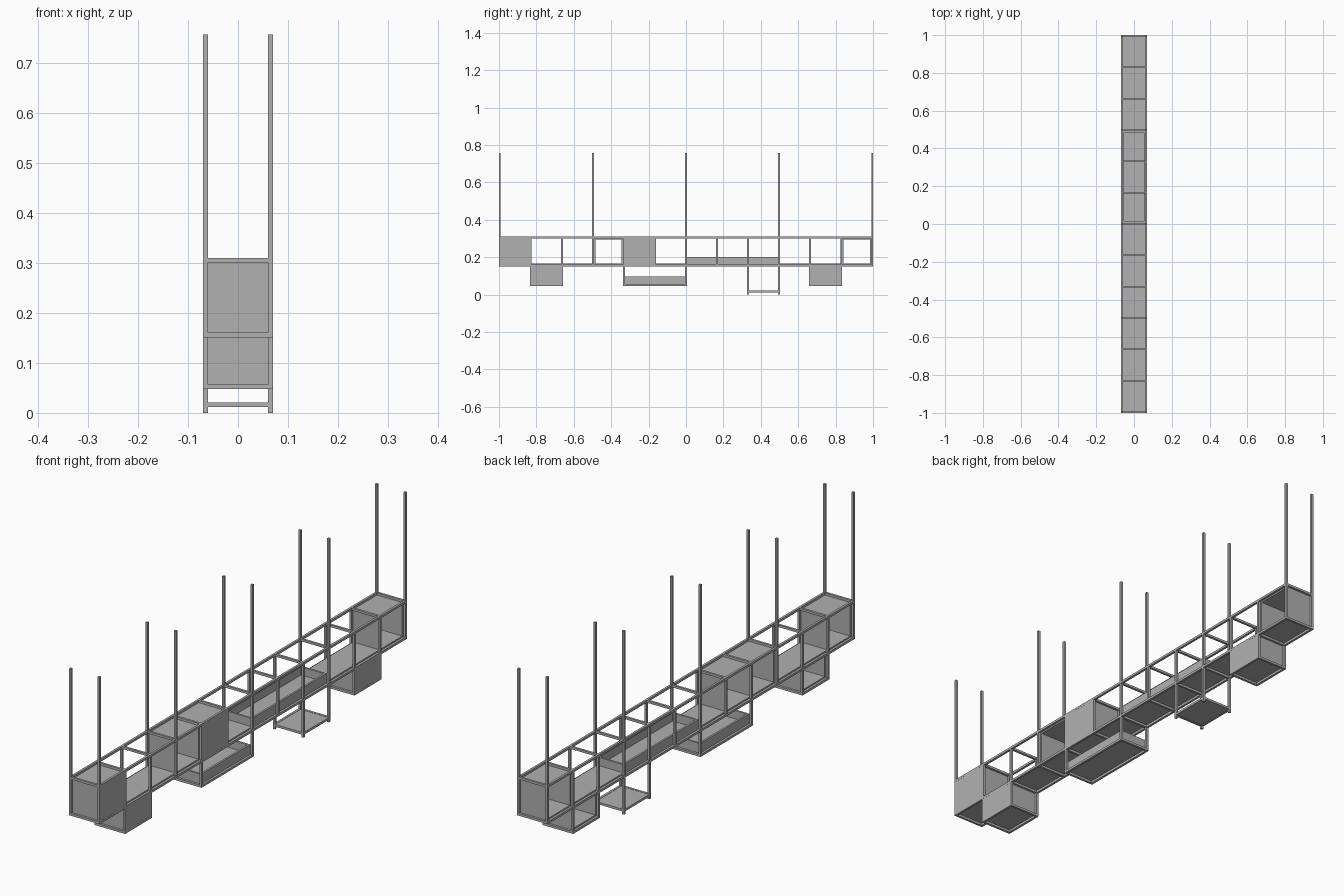
import bpy, bmesh

if "Cube" in bpy.data.objects:
    bpy.data.objects.remove(bpy.data.objects["Cube"])

B = 0.0094                # square bar thickness
H = B / 2
T = 0.006                 # panel thickness
X = 0.0648                # bar centre line, left and right
PITCH = (2 - B) / 12      # bay length
Z_FLOOR, Z_TOP, Z_ROD = 0.1555, 0.305, 0.756
Z_LOW = 0.052             # bottom bar centre of the hung bins
XI = X - H                # inner face of the side bars

# Grey painted metal
grey = bpy.data.materials.new("grey_metal")
grey.diffuse_color = (0.44, 0.44, 0.44, 1)
grey.use_nodes = True
grey.node_tree.nodes["Principled BSDF"].inputs["Base Color"].default_value = grey.diffuse_color


def bay(i):
    return -1 + H + i * PITCH


def make(name, boxes):
    """One object from a list of boxes (x0, x1, y0, y1, z0, z1)."""
    bm = bmesh.new()
    for x0, x1, y0, y1, z0, z1 in boxes:
        vs = bmesh.ops.create_cube(bm, size=1)["verts"]
        for v in vs:
            v.co.x = x1 if v.co.x > 0 else x0
            v.co.y = y1 if v.co.y > 0 else y0
            v.co.z = z1 if v.co.z > 0 else z0
    me = bpy.data.meshes.new(name)
    bm.to_mesh(me)
    bm.free()
    me.materials.append(grey)
    ob = bpy.data.objects.new(name, me)
    bpy.context.collection.objects.link(ob)
    return ob


def rails(y0, y1, z):
    return [(s * X - H, s * X + H, y0 - H, y1 + H, z - H, z + H) for s in (-1, 1)]


def crossbar(y, z):
    return (-XI, XI, y - H, y + H, z - H, z + H)


def posts(y, z0, z1):
    return [(s * X - H, s * X + H, y - H, y + H, z0, z1) for s in (-1, 1)]


def floor(y0, y1, z):
    return (-XI, XI, y0 + H, y1 - H, z, z + T)


def end_walls(y0, y1, z0, z1):
    return [(-XI, XI, y0 + H, y0 + H + T + 0.002, z0, z1),
            (-XI, XI, y1 - H - T - 0.002, y1 - H, z0, z1)]


def side_panel(y0, y1, z0, z1):
    return (XI, X + H - 0.0002, y0 + H, y1 - H, z0, z1)


def low_walls(y0, y1, z0, z1):
    t = T + 0.002
    sides = [(-XI, -XI + t, y0 + H, y1 - H, z0, z1), (XI - t, XI, y0 + H, y1 - H, z0, z1)]
    return sides + end_walls(y0, y1, z0, z1)


# Main ladder frame
make("long_rails", rails(bay(0), bay(12), Z_FLOOR) + rails(bay(0), bay(12), Z_TOP))
make("crossbars", [crossbar(bay(i), z) for i in range(13) for z in (Z_FLOOR, Z_TOP)])
make("frame_posts", [p for i in range(13) for p in posts(bay(i), Z_FLOOR + H, Z_TOP - H)])
make("main_shelf", [floor(bay(0), bay(12), Z_FLOOR + H)])

# Ceiling hanger rods
make("hanger_rods", [p for i in range(0, 13, 3) for p in posts(bay(i), Z_TOP + H, Z_ROD)])

# Cabinets inside the frame, each with at most one bay closed on the right
z0, z1 = Z_FLOOR + H, Z_TOP - H
for name, a, b, closed in (("front_cabinet", 0, 1, 0), ("middle_cabinet", 3, 5, 4), ("back_cabinet", 11, 12, None)):
    parts = [floor(bay(a), bay(b), z1 - T)]
    for i in range(a, b):
        walls = end_walls(bay(i), bay(i + 1), z0, z1)
        parts += walls if i == a else walls[1:]
    if closed is not None:
        parts.append(side_panel(bay(closed), bay(closed + 1), z0, z1))
    make(name, parts)

# Bins hung below, closed on the right side
for name, i in (("front_bin", 1), ("back_bin", 10)):
    a, b = bay(i), bay(i + 1)
    top = Z_FLOOR - H
    make(name + "_frame", rails(a, b, Z_LOW) + [crossbar(a, Z_LOW), crossbar(b, Z_LOW)]
         + posts(a, Z_LOW + H, top) + posts(b, Z_LOW + H, top))
    make(name + "_panels", [floor(a, b, Z_LOW + H), side_panel(a, b, Z_LOW + H, top)]
         + end_walls(a, b, Z_LOW + H, top))

# Hung planter tray
a, b = bay(4), bay(6)
make("hung_tray_frame", rails(a, b, Z_LOW) + [crossbar(a, Z_LOW), crossbar(b, Z_LOW)]
     + posts(a, Z_LOW + H, Z_FLOOR - H) + posts(b, Z_LOW + H, Z_FLOOR - H))
make("hung_tray", [floor(a, b, Z_LOW + H)] + low_walls(a, b, Z_LOW + H, 0.097))

# Planter trough standing on the main shelf
make("shelf_trough", low_walls(bay(6), bay(9), Z_FLOOR + H, 0.2))

# Lowest open shelf
a, b = bay(8), bay(9)
make("low_shelf_posts", posts(a, 0, Z_FLOOR - H) + posts(b, 0, Z_FLOOR - H))
make("low_shelf_frame", [(s * X - H, s * X + H, a + H, b - H, 0.0113, 0.0207) for s in (-1, 1)]
     + [crossbar(a, 0.016), crossbar(b, 0.016)])
make("low_shelf", [floor(a, b, 0.0135)])
